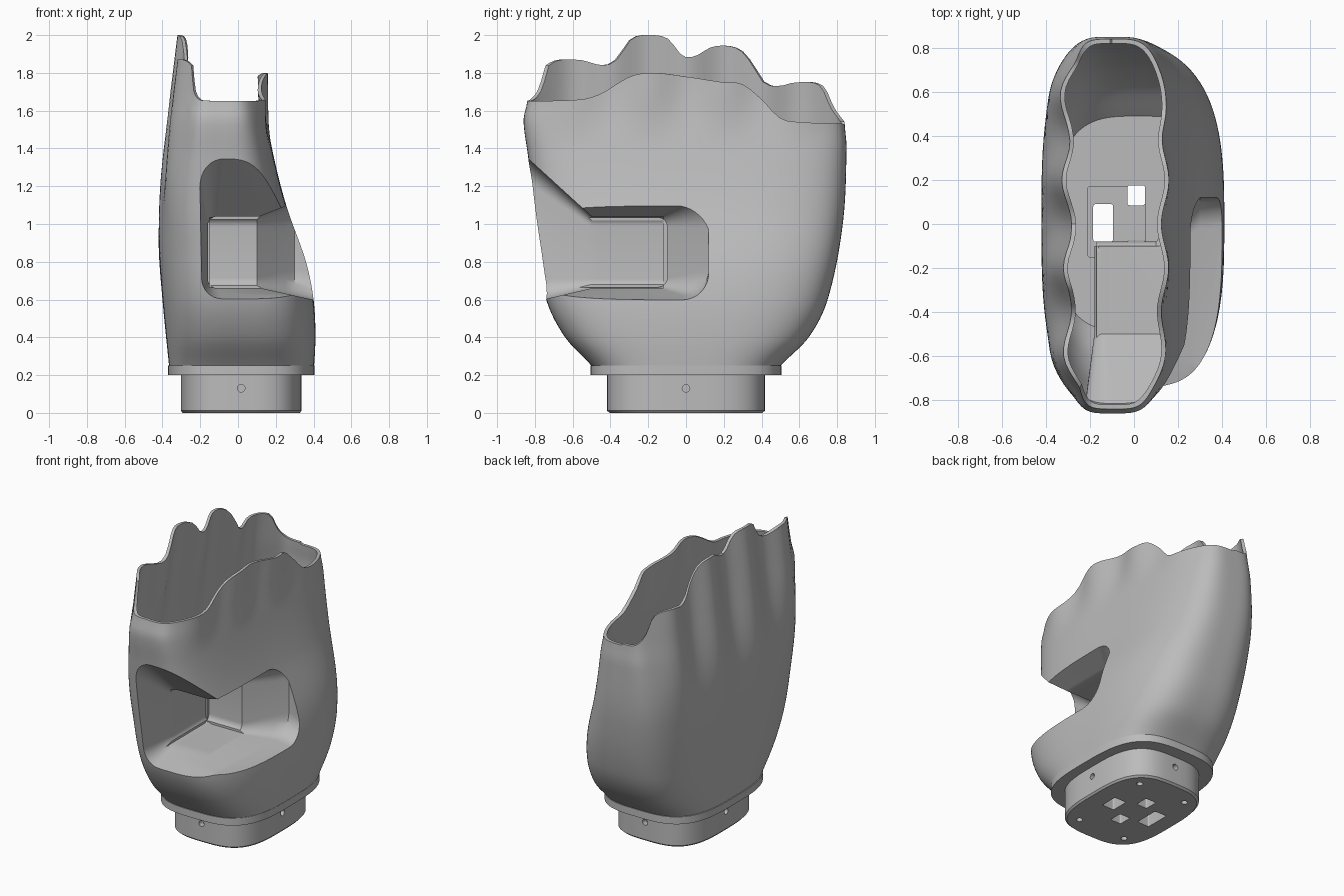
import bpy, bmesh, math
from mathutils import Vector

cube = bpy.data.objects.get("Cube")
if cube:
    bpy.data.objects.remove(cube, do_unlink=True)

grey = bpy.data.materials.new("plain grey")
grey.use_nodes = True
GREY = (0.5, 0.5, 0.5, 1)
grey.diffuse_color = GREY
grey.node_tree.nodes["Principled BSDF"].inputs["Base Color"].default_value = GREY

# Silhouette edges as (height, offset), rims as (depth, height)
SIDE_RIGHT = [(.2, -.36), (.6, -.4), (.9, -.42), (1.2, -.405), (1.6, -.345), (2, -.295)]
SIDE_LEFT = [(.2, .4), (.4, .41), (.6, .4), (.8, .36), (1.1, .255), (1.4, .18), (1.6, .15), (2, .135)]
FRONT = [(.2, -.46), (.25, -.5), (.4, -.64), (.6, -.74), (.9, -.785), (1.35, -.835), (1.55, -.86), (1.65, -.84), (2, -.82)]
BACK = [(.2, .46), (.25, .5), (.4, .65), (.6, .75), (1, .83), (1.4, .85), (1.53, .84), (2, .82)]
RIM_RIGHT = [(-.85, 1.65), (-.82, 1.66), (-.78, 1.72), (-.75, 1.84), (-.6, 1.87), (-.45, 1.84), (-.38, 1.87),
             (-.3, 1.98), (-.2, 2), (-.1, 1.98), (-.02, 1.89), (.05, 1.89), (.15, 1.94), (.28, 1.93),
             (.35, 1.86), (.42, 1.75), (.5, 1.73), (.6, 1.75), (.73, 1.73), (.78, 1.62), (.84, 1.53)]
RIM_LEFT = [(-.85, 1.65), (-.55, 1.66), (-.45, 1.69), (-.3, 1.78), (-.18, 1.8), (0, 1.78), (.2, 1.75),
            (.3, 1.74), (.4, 1.66), (.5, 1.56), (.6, 1.54), (.84, 1.53)]
SEGMENTS = 160


def curve(points, t):
    """Smooth interpolation through sorted points."""
    if t <= points[0][0]:
        return points[0][1]
    if t >= points[-1][0]:
        return points[-1][1]
    i = next(k for k in range(len(points) - 1) if points[k + 1][0] >= t)

    def slope(k):
        a, b = points[max(k - 1, 0)], points[min(k + 1, len(points) - 1)]
        return (b[1] - a[1]) / (b[0] - a[0])
    (x0, y0), (x1, y1) = points[i], points[i + 1]
    h = x1 - x0
    s = (t - x0) / h
    blend = s * s * (3 - 2 * s)
    return (y0 + (y1 - y0) * blend + h * slope(i) * s * (1 - s) ** 2
            - h * slope(i + 1) * s * s * (1 - s))


def ramp(a, b, t):
    s = min(max((t - a) / (b - a), 0), 1)
    return s * s * (3 - 2 * s)


def oval(angle, n):
    c, s = math.cos(angle), math.sin(angle)
    r = (abs(c) ** n + abs(s) ** n) ** (-1 / n)
    return c * r, s * r


def skin(angle, z, inset):
    """Point on the palm surface, with finger grooves near the rim."""
    u, v = oval(angle, 3.2 + 0.8 * ramp(.8, 1.7, z))
    x0, x1, y0, y1 = (curve(p, z) for p in (SIDE_RIGHT, SIDE_LEFT, FRONT, BACK))
    y = (y0 + y1) / 2 + v * ((y1 - y0) / 2 - inset)
    wave = math.cos(math.tau * (y - .2) / .4) * ramp(0, .9, abs(u))
    depth = -.026 * ramp(.9, 1.75, z) if u < 0 else .017 * ramp(1.4, 1.75, z)
    x = (x0 + x1) / 2 + u * ((x1 - x0) / 2 - inset) + wave * depth
    return Vector((x, y, z))


def loft(name, rings):
    """Solid with quads between rings and a cap at each end."""
    bm = bmesh.new()
    loops = [[bm.verts.new(p) for p in ring] for ring in rings]
    n = len(loops[0])
    for a, b in zip(loops, loops[1:]):
        for i in range(n):
            j = (i + 1) % n
            bm.faces.new((a[i], a[j], b[j], b[i]))
    bm.faces.new(loops[0][::-1])
    bm.faces.new(loops[-1])
    bmesh.ops.recalc_face_normals(bm, faces=bm.faces)
    mesh = bpy.data.meshes.new(name)
    bm.to_mesh(mesh)
    bm.free()
    obj = bpy.data.objects.new(name, mesh)
    bpy.context.collection.objects.link(obj)
    mesh.materials.append(grey)
    return obj


def boolean(obj, other, operation, keep=False):
    bpy.context.view_layer.objects.active = obj
    mod = obj.modifiers.new("cut", "BOOLEAN")
    mod.operation, mod.object, mod.solver = operation, other, "EXACT"
    bpy.ops.object.modifier_apply(modifier=mod.name)
    if not keep:
        bpy.data.objects.remove(other, do_unlink=True)


ANGLES = [math.tau * i / SEGMENTS for i in range(SEGMENTS)]


def rim_height(angle):
    p = skin(angle, 1.7, 0)
    return curve(RIM_RIGHT if math.cos(angle) < 0 else RIM_LEFT, p.y)


def wall(bottom, inset, rows=44):
    tops = [rim_height(a) for a in ANGLES]
    return [[skin(a, bottom + (t - bottom) * k / rows, inset) for a, t in zip(ANGLES, tops)]
            for k in range(rows + 1)]


# Hollow palm: outer wall, over the rim, down the inner wall to the floor
palm = loft("palm_shell", wall(.235, 0) + wall(.26, .02)[::-1])


def rounded(u0, u1, v0, v1, r, place):
    ring = []
    for k, (cu, cv) in enumerate(((u1 - r, v1 - r), (u0 + r, v1 - r), (u0 + r, v0 + r), (u1 - r, v0 + r))):
        for i in range(9):
            a = (k + i / 8) * math.pi / 2
            ring.append(place(cu + r * math.cos(a), cv + r * math.sin(a)))
    return ring


def front_pocket(grow):
    """Thumb recess flaring towards the front."""
    rings = []
    for y in (-.12 + grow, -.3, -.46, -.5, -.54, -.6, -.7, -.8, -.95):
        f = max(-.5 - y, 0) / .34
        rings.append(rounded(-.16 - .045 * f - grow, .7, .66 - .08 * f - grow, 1.04 + .31 * f + grow,
                             .05 + .08 * f, lambda u, v: (u, y, v)))
    return loft("front_pocket", rings)


def side_pocket(grow):
    """Thumb recess flaring towards the left side."""
    rings = []
    for x in (-.15 - grow, 0, .1, .13, .16, .2, .25, .3, .4, .55):
        f = max(x - .1, 0) / .18
        g = min(f, 1.1)
        rings.append(rounded(-1.3, -.1 + .2 * g + grow, .665 - .04 * f - grow, 1.035 + .07 * f + grow,
                             .05 + .08 * g, lambda u, v: (x, u, v)))
    return loft("side_pocket", rings)


# Pocket lining, trimmed to the middle of the wall, then hollowed
for pocket in (front_pocket, side_pocket):
    lining = pocket(.02)
    limit = loft("limit", [[skin(a, .3 + 1.2 * k / 24, .01) for a in ANGLES] for k in range(25)])
    boolean(lining, limit, "INTERSECT")
    boolean(palm, lining, "UNION")
for pocket in (front_pocket, side_pocket):
    boolean(palm, pocket(0), "DIFFERENCE")


# Plug and flange below the palm
def plate(z, half_x, half_y):
    return [(.017 + half_x * u, half_y * v, z) for u, v in (oval(a, 3.2) for a in ANGLES)]


base = loft("wrist_plug", [plate(0, .31, .405), plate(.012, .32, .418), plate(.22, .32, .418)])
flange = loft("wrist_flange", [plate(.2, .388, .505), plate(.25, .388, .505)])


def box(x, y, w, d, z0, z1):
    return loft("box", [rounded(x - w / 2, x + w / 2, y - d / 2, y + d / 2, .01,
                                lambda u, v: (u, v, z)) for z in (z0, z1)])


def peg(centre, axis, length, radius=.02):
    turn = Vector((0, 0, 1)).rotation_difference(Vector(axis))
    return loft("peg", [[Vector(centre) + turn @ Vector((radius * math.cos(a), radius * math.sin(a), h))
                         for a in ANGLES[::8]] for h in (-length, length)])


# Connector slots through the floor, under a shallow recess
for x, y, w, d in ((-.14, .005, .09, .17), (.01, .13, .08, .09), (.01, -.12, .08, .09), (.16, 0, .09, .12)):
    for part in (palm, flange, base):
        boolean(part, box(x, y, w, d, -.1, .4), "DIFFERENCE")
for part in (palm, flange, base):
    boolean(part, box(-.08, .01, .26, .32, .15, .4), "DIFFERENCE")

# Screw holes underneath and around the plug
for sx in (-1, 1):
    for sy in (-1, 1):
        boolean(base, peg((.017 + .18 * sx, .29 * sy, 0), (0, 0, 1), .04), "DIFFERENCE")
    boolean(base, peg((.017 + .32 * sx, 0, .13), (1, 0, 0), .04), "DIFFERENCE")
    boolean(base, peg((.017, .418 * sx, .13), (0, 1, 0), .04), "DIFFERENCE")

for part in (palm, flange, base):
    bpy.ops.object.select_all(action="DESELECT")
    part.select_set(True)
    bpy.context.view_layer.objects.active = part
    bpy.ops.object.shade_smooth_by_angle(angle=math.radians(32))
